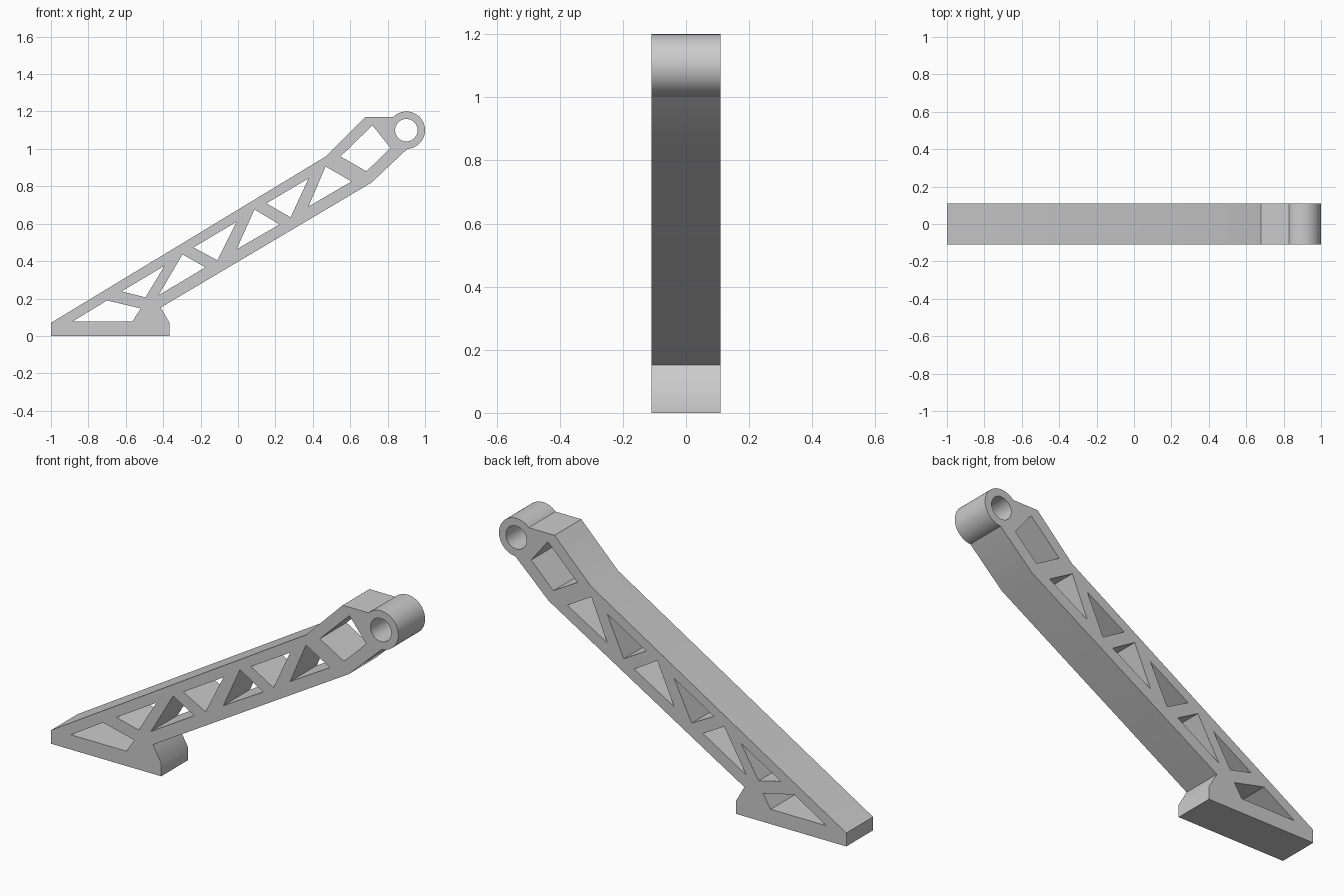
import bpy, bmesh, math

old = bpy.data.objects.get("Cube")
if old:
    bpy.data.objects.remove(old, do_unlink=True)

DEPTH = 0.22
EYE_X, EYE_Z, EYE_R, BORE_R = 0.9, 1.1, 0.1, 0.06


def arc(radius, start, end, steps):
    """Points on a circle about the pivot eye, angles in degrees."""
    angles = [math.radians(start + (end - start) * i / steps) for i in range(steps + 1)]
    return [(EYE_X + radius * math.cos(a), EYE_Z + radius * math.sin(a)) for a in angles]


# Side profile: foot, lower edge, round eye, upper edge
outline = [(-1, 0), (-0.365, 0), (-0.365, 0.068), (-0.413, 0.152), (0.714, 0.82)]
outline += arc(EYE_R, -87, 135.6, 40)
outline += [(0.68, 1.17), (0.47, 0.96), (-1, 0.07)]

# Truss windows, from the foot up to the eye
windows = [
    [(-0.885, 0.077), (-0.70, 0.19), (-0.52, 0.147), (-0.565, 0.077)],
    [(-0.623, 0.238), (-0.393, 0.375), (-0.495, 0.206)],
    [(-0.297, 0.436), (-0.174, 0.367), (-0.425, 0.217)],
    [(-0.238, 0.473), (-0.008, 0.61), (-0.11, 0.404)],
    [(0.088, 0.676), (0.222, 0.596), (-0.008, 0.463)],
    [(0.152, 0.709), (0.377, 0.842), (0.281, 0.634)],
    [(0.468, 0.906), (0.607, 0.826), (0.377, 0.692)],
    [(0.548, 0.96), (0.719, 1.126), (0.815, 1.005), (0.687, 0.88)],
]
bore = arc(BORE_R, 0, 360, 40)[:-1]

# Fill the profile with its openings and extrude it through the depth
bm = bmesh.new()
for loop in [outline, bore] + windows:
    verts = [bm.verts.new((x, -DEPTH / 2, z)) for x, z in loop]
    for i, v in enumerate(verts):
        bm.edges.new((v, verts[i - 1]))
bmesh.ops.triangle_fill(bm, edges=bm.edges[:], use_beauty=True, normal=(0, -1, 0))
result = bmesh.ops.extrude_face_region(bm, geom=bm.faces[:], use_keep_orig=True)
moved = [g for g in result["geom"] if isinstance(g, bmesh.types.BMVert)]
bmesh.ops.translate(bm, verts=moved, vec=(0, DEPTH, 0))
bmesh.ops.recalc_face_normals(bm, faces=bm.faces[:])

mesh = bpy.data.meshes.new("truss_arm")
bm.to_mesh(mesh)
bm.free()
arm = bpy.data.objects.new("truss_arm", mesh)
bpy.context.collection.objects.link(arm)

# Plain grey material
grey = bpy.data.materials.new("light_grey")
grey.use_nodes = True
colour = (0.6, 0.6, 0.6, 1)
grey.diffuse_color = colour
grey.node_tree.nodes["Principled BSDF"].inputs["Base Color"].default_value = colour
mesh.materials.append(grey)

# Smooth the round eye and shallow bends, keep the corners crisp
bpy.ops.object.select_all(action="DESELECT")
arm.select_set(True)
bpy.context.view_layer.objects.active = arm
bpy.ops.object.shade_smooth_by_angle(angle=math.radians(30))
